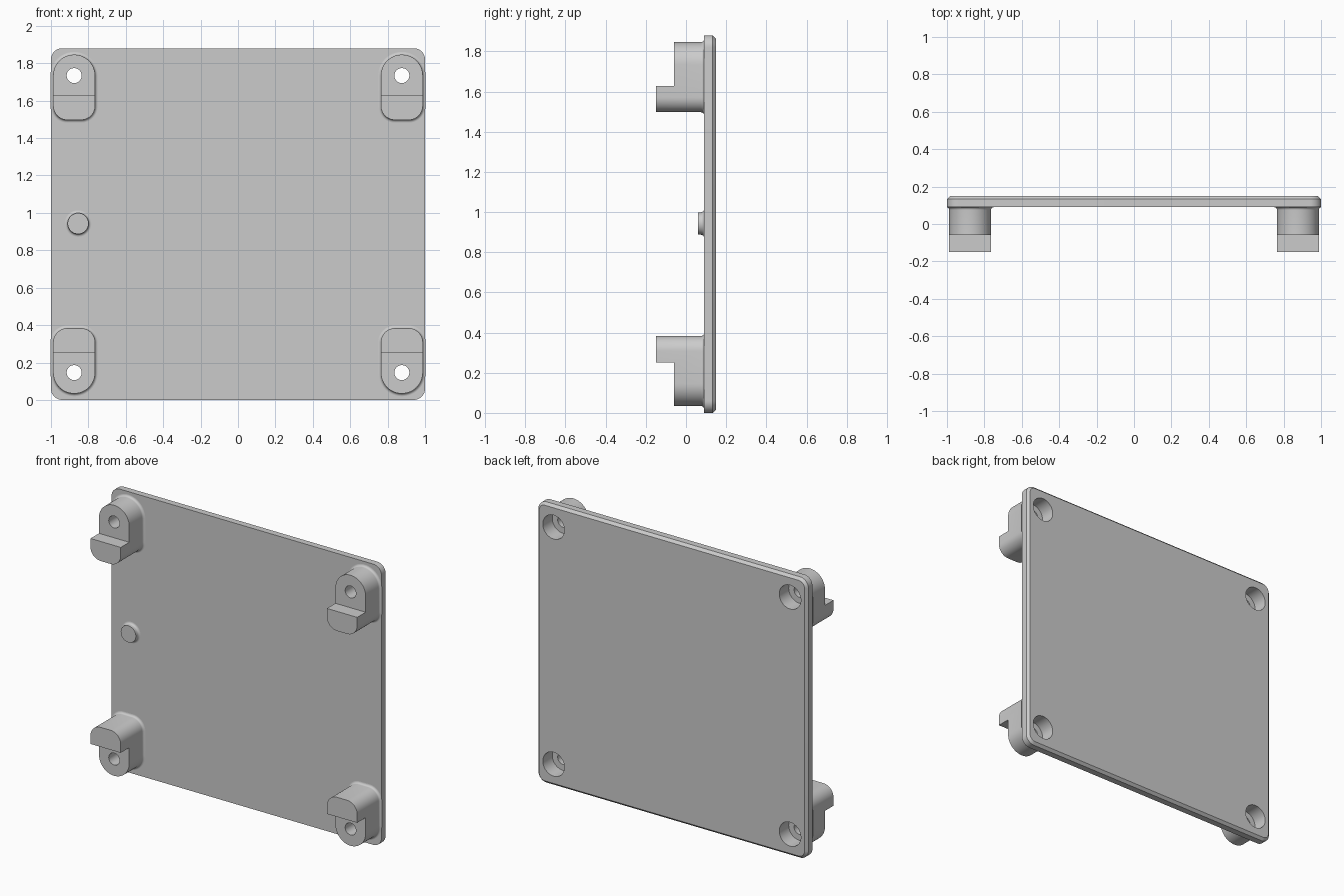
import bpy, bmesh, math
from mathutils import Matrix

cube = bpy.data.objects.get("Cube")
if cube:
    bpy.data.objects.remove(cube, do_unlink=True)

HEIGHT = 1.88
MID = HEIGHT / 2
FRONT, BACK = 0.09, 0.15         # plate faces along y
POST_X, HOLE_Z = 0.876, 1.734    # upper screw position
POST_R = 0.112
STEP_Z, STEP_Y = 1.628, -0.06
FILLET = 0.015

grey = bpy.data.materials.new("plain grey")
grey.use_nodes = True
COLOUR = (0.6, 0.6, 0.6, 1)
grey.diffuse_color = COLOUR
grey.node_tree.nodes["Principled BSDF"].inputs["Base Color"].default_value = COLOUR


def outline(x0, x1, z0, z1, r_low, r_high, grow=0.0, steps=12):
    """Rounded rectangle in x and z, grown outwards by an offset."""
    points = []
    corners = [(x1, z1, -1, -1, r_high, 0), (x0, z1, 1, -1, r_high, 1),
               (x0, z0, 1, 1, r_low, 2), (x1, z0, -1, 1, r_low, 3)]
    for x, z, sx, sz, r, quarter in corners:
        for i in range(steps + 1):
            a = (quarter + i / steps) * math.pi / 2
            points.append((x + sx * r + (r + grow) * math.cos(a),
                           z + sz * r + (r + grow) * math.sin(a)))
    return points


def loft(name, rings, flip_x=1, flip_z=1):
    """Join (y, outline) rings into a closed solid, mirrored if asked."""
    bm = bmesh.new()
    loops = [[bm.verts.new((x * flip_x, y, MID + (z - MID) * flip_z)) for x, z in pts]
             for y, pts in rings]
    for a, b in zip(loops, loops[1:]):
        for i in range(len(a)):
            j = (i + 1) % len(a)
            bm.faces.new((a[i], a[j], b[j], b[i]))
    bm.faces.new(loops[0])
    bm.faces.new(loops[-1])
    bmesh.ops.remove_doubles(bm, verts=bm.verts, dist=1e-5)
    bmesh.ops.recalc_face_normals(bm, faces=bm.faces)
    mesh = bpy.data.meshes.new(name)
    bm.to_mesh(mesh)
    bm.free()
    mesh.materials.append(grey)
    obj = bpy.data.objects.new(name, mesh)
    bpy.context.collection.objects.link(obj)
    return obj


def disc(x, z, r, grow=0.0):
    return outline(x - r, x + r, z - r, z + r, r, r, grow)


def flare():
    """Concave fillet where a boss meets the plate: (y, offset) pairs."""
    for i in range(7):
        a = i / 6 * math.pi / 2
        yield FRONT - FILLET + FILLET * math.sin(a), FILLET * (1 - math.cos(a))


def cut(obj, cutter):
    mod = obj.modifiers.new("cut", "BOOLEAN")
    mod.operation = "DIFFERENCE"
    mod.solver = "EXACT"
    mod.object = cutter
    bpy.context.view_layer.objects.active = obj
    bpy.ops.object.modifier_apply(modifier=mod.name)


def finish(obj):
    bpy.ops.object.select_all(action="DESELECT")
    obj.select_set(True)
    bpy.context.view_layer.objects.active = obj
    bpy.ops.object.shade_smooth_by_angle(angle=math.radians(30))


# Plate with rounded corners and a chamfered back edge
def plate_ring(grow):
    return outline(-1, 1, 0, HEIGHT, 0.06, 0.06, grow)


plate = loft("plate", [(FRONT, plate_ring(0)), (BACK - 0.017, plate_ring(0)),
                       (BACK, plate_ring(-0.017))])


# Stepped corner posts, each with a screw hole and a counterbore from the back
def post_ring(grow):
    return outline(POST_X - POST_R, POST_X + POST_R, 1.497, HOLE_Z + POST_R,
                   0.075, POST_R, grow)


for sx, side in ((1, "left"), (-1, "right")):
    for sz, level in ((1, "upper"), (-1, "lower")):
        rings = [(-0.15, post_ring(0))]
        rings += [(y, post_ring(g)) for y, g in flare()]
        post = loft(f"{level}_{side}_post", rings, sx, sz)
        notch = [(x, z) for x, z in ((0.5, STEP_Z), (1.2, STEP_Z), (1.2, 2), (0.5, 2))]
        cutters = [
            loft("notch_cutter", [(-0.3, notch), (STEP_Y, notch)], sx, sz),
            loft("hole_cutter", [(-0.3, disc(POST_X, HOLE_Z, 0.04)),
                                 (0.07, disc(POST_X, HOLE_Z, 0.04))], sx, sz),
            loft("counterbore_cutter", [(0.05, disc(POST_X, HOLE_Z, 0.08)),
                                        (0.3, disc(POST_X, HOLE_Z, 0.08))], sx, sz)]
        for cutter in cutters:
            cut(post, cutter)
        cut(plate, cutters[-1])
        for cutter in cutters:
            bpy.data.objects.remove(cutter, do_unlink=True)
        finish(post)
finish(plate)

# Small round stud on the front
stud = loft("stud", [(0.06, disc(-0.855, 0.943, 0.056))] +
            [(y, disc(-0.855, 0.943, 0.056, g)) for y, g in flare()])
finish(stud)
